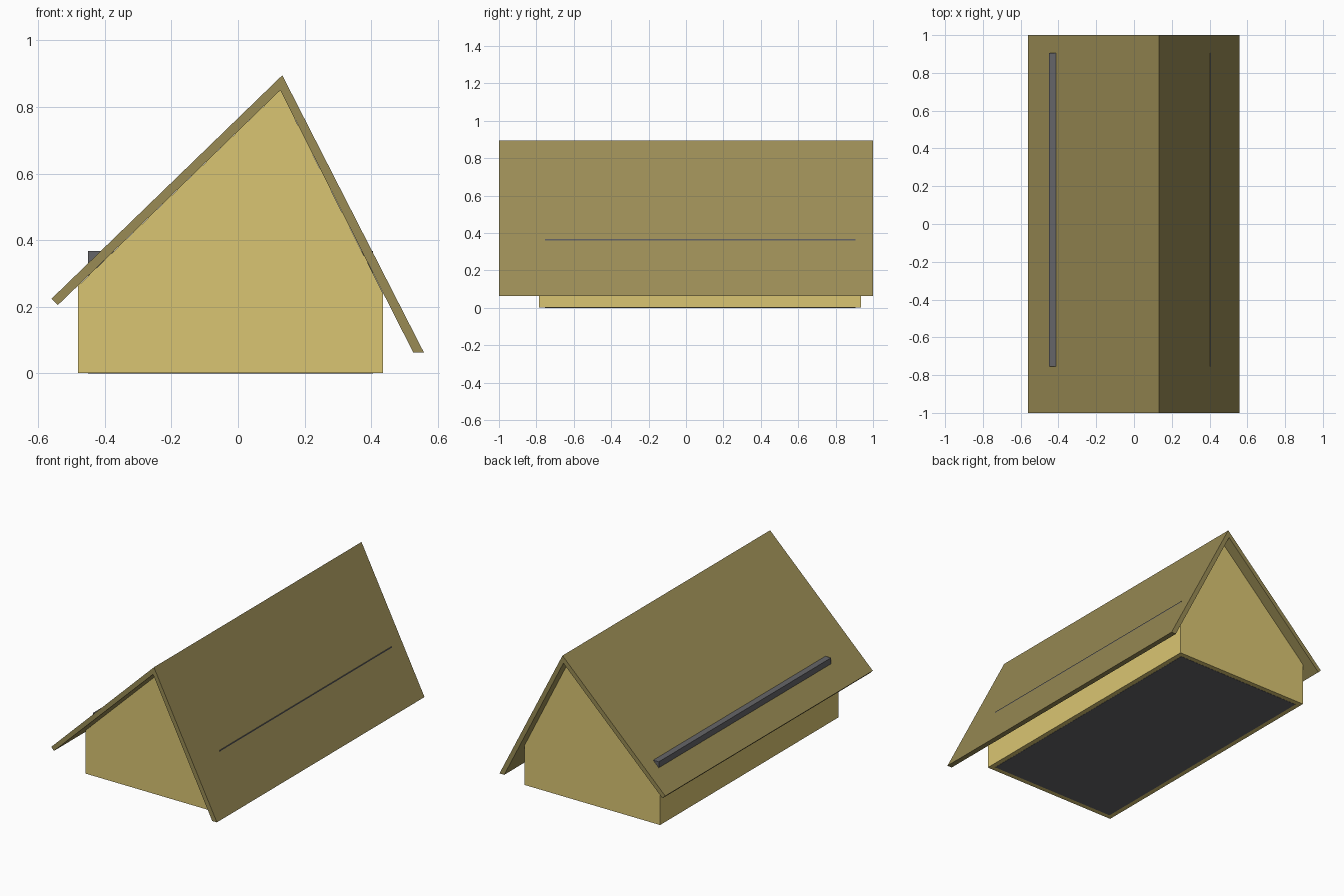
import bpy, bmesh

if "Cube" in bpy.data.objects:
    bpy.data.objects.remove(bpy.data.objects["Cube"])


def material(name, rgb):
    m = bpy.data.materials.new(name)
    m.diffuse_color = (*rgb, 1)
    m.use_nodes = True
    m.node_tree.nodes["Principled BSDF"].inputs["Base Color"].default_value = m.diffuse_color
    return m


def prism(name, profile, y0, y1, mat):
    """Extrude an x-z profile along y."""
    bm = bmesh.new()
    face = bm.faces.new([bm.verts.new((x, y0, z)) for x, z in profile])
    ext = bmesh.ops.extrude_face_region(bm, geom=[face])
    verts = [v for v in ext["geom"] if isinstance(v, bmesh.types.BMVert)]
    bmesh.ops.translate(bm, verts=verts, vec=(0, y1 - y0, 0))
    bmesh.ops.recalc_face_normals(bm, faces=bm.faces)
    me = bpy.data.meshes.new(name)
    bm.to_mesh(me)
    bm.free()
    me.materials.append(mat)
    ob = bpy.data.objects.new(name, me)
    bpy.context.collection.objects.link(ob)
    return ob


wall_mat = material("wall_yellow", (0.70, 0.56, 0.17))
roof_mat = material("roof_olive", (0.32, 0.26, 0.09))
core_mat = material("core_grey", (0.13, 0.13, 0.14))

# Gabled walls with an off-centre ridge
prism("walls", [(-0.48, 0.001), (0.436, 0.001), (0.436, 0.239),
                (0.127, 0.85), (-0.48, 0.263)], -0.785, 0.935, wall_mat)

# Overhanging roof: long shallow slope left, steep slope right
prism("roof", [(-0.56, 0.224), (0.133, 0.895), (0.558, 0.063),
               (0.526, 0.063), (0.127, 0.85), (-0.541, 0.205)], -1, 1, roof_mat)

# Inner core, its top corners poking through the roof
prism("inner_core", [(-0.45, 0), (0.406, 0), (0.406, 0.367),
                     (-0.45, 0.367)], -0.755, 0.905, core_mat)
